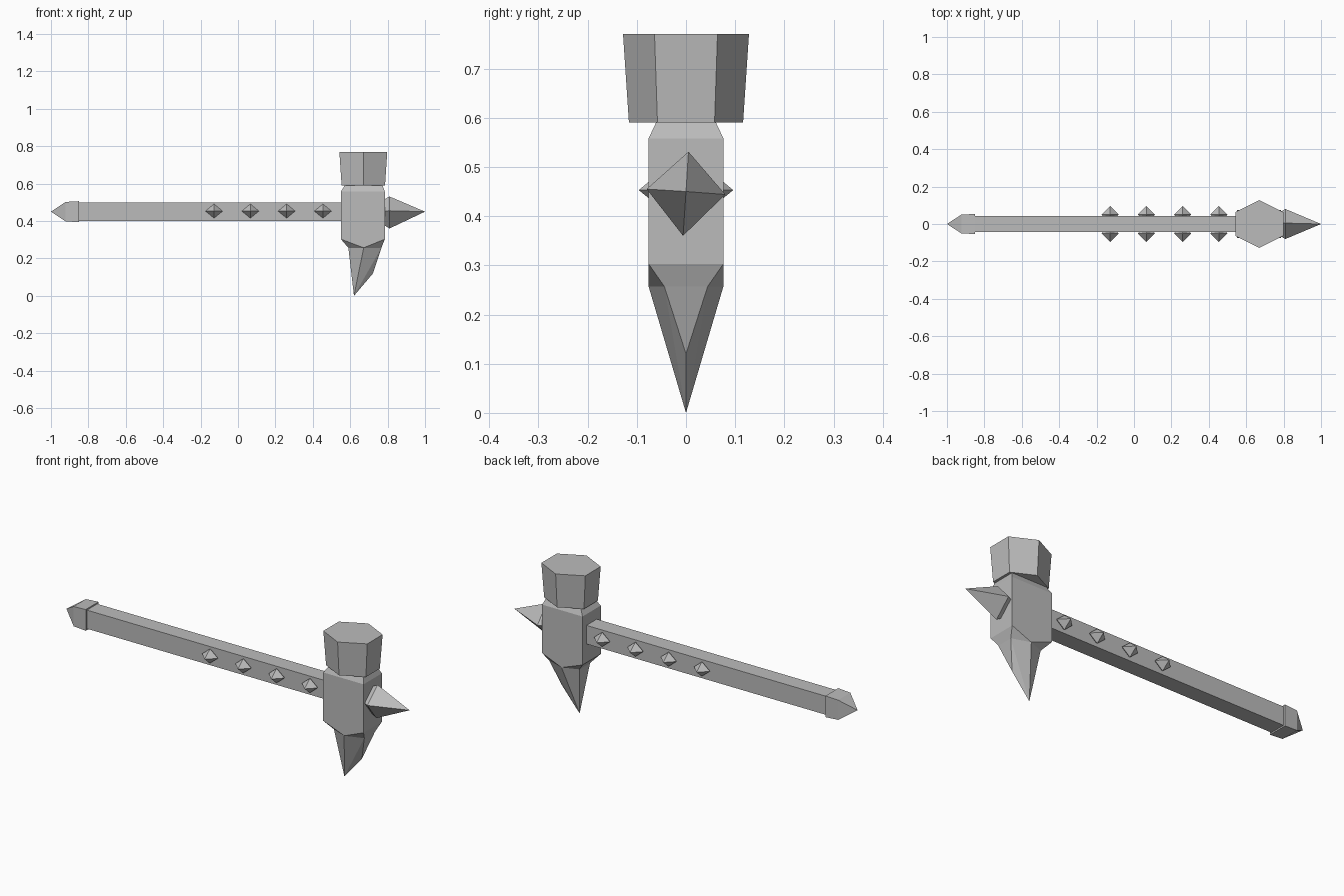
import bpy, bmesh, math
from mathutils import Matrix

if "Cube" in bpy.data.objects:
    bpy.data.objects.remove(bpy.data.objects["Cube"])

steel = bpy.data.materials.new("grey steel")
steel.use_nodes = True
steel.diffuse_color = (0.5, 0.5, 0.5, 1)
steel.node_tree.nodes["Principled BSDF"].inputs["Base Color"].default_value = (0.5, 0.5, 0.5, 1)

MID = 0.45        # height of the handle axis
HEAD_X = 0.67     # centre of the hammer head


def solid(name, points):
    """Faceted convex part wrapped around its corner points."""
    bm = bmesh.new()
    for p in points:
        bm.verts.new(p)
    hull = bmesh.ops.convex_hull(bm, input=bm.verts)
    spare = {v for v in hull["geom_interior"] if isinstance(v, bmesh.types.BMVert)}
    bmesh.ops.delete(bm, geom=list(spare), context="VERTS")
    bmesh.ops.dissolve_limit(bm, angle_limit=math.radians(1), verts=bm.verts, edges=bm.edges)
    bmesh.ops.recalc_face_normals(bm, faces=bm.faces)
    mesh = bpy.data.meshes.new(name)
    bm.to_mesh(mesh)
    bm.free()
    mesh.materials.append(steel)
    obj = bpy.data.objects.new(name, mesh)
    bpy.context.collection.objects.link(obj)
    return obj


def rect_x(x, ry, rz):
    return [(x, sy * ry, MID + sz * rz) for sy in (-1, 1) for sz in (-1, 1)]


def rect_z(z, x0, x1, ry):
    return [(x, s * ry, z) for x in (x0, x1) for s in (-1, 1)]


def hexagon(z, r):
    """Hexagon with corners front and back and flat sides left and right."""
    return rect_z(z, HEAD_X - r, HEAD_X + r, r / 2) + [(HEAD_X, -r, z), (HEAD_X, r, z)]


# Handle and pointed end cap
solid("handle", rect_x(-0.87, 0.043, 0.049) + rect_x(0.57, 0.043, 0.049))
solid("end_cap", rect_x(-0.85, 0.053, 0.056) + rect_x(-0.922, 0.051, 0.052) + [(-1, 0, MID)])

# Head block, tapering at the top and closing to a hexagon below
collar = rect_z(0.257, 0.59, 0.767, 0.044) + [(0.672, -0.076, 0.257), (0.672, 0.076, 0.257)]
solid("head_block", rect_z(0.592, 0.572, 0.772, 0.06) + rect_z(0.558, 0.55, 0.785, 0.076)
      + rect_z(0.303, 0.55, 0.785, 0.076) + collar)

# Flared hammer face and curved lower beak
solid("hammer_face", hexagon(0.59, 0.116) + hexagon(0.77, 0.128))
solid("lower_beak", collar + [(0.722, 0, 0.12), (0.62, 0, 0)])

# End spike, a stretched eight-sided gem half sunk in the block
base = [(0.81, -0.08, 0.455), (0.81, 0.005, 0.531), (0.81, 0.08, 0.444), (0.81, -0.006, 0.36)]
solid("end_spike", base + [(1, 0, MID), (0.66, 0, MID)])

# Rows of studs on both sides of the handle
for side, label in ((-1, "front"), (1, "back")):
    for i in range(4):
        x, y, z = -0.128 + i * 0.194, side * 0.05, MID + 0.003
        solid(f"{label}_stud_{i + 1}",
              [(x + s * 0.046, y, z) for s in (-1, 1)]
              + [(x, y, z + s * 0.038) for s in (-1, 1)]
              + [(x, y + s * 0.046, z) for s in (-1, 1)])
